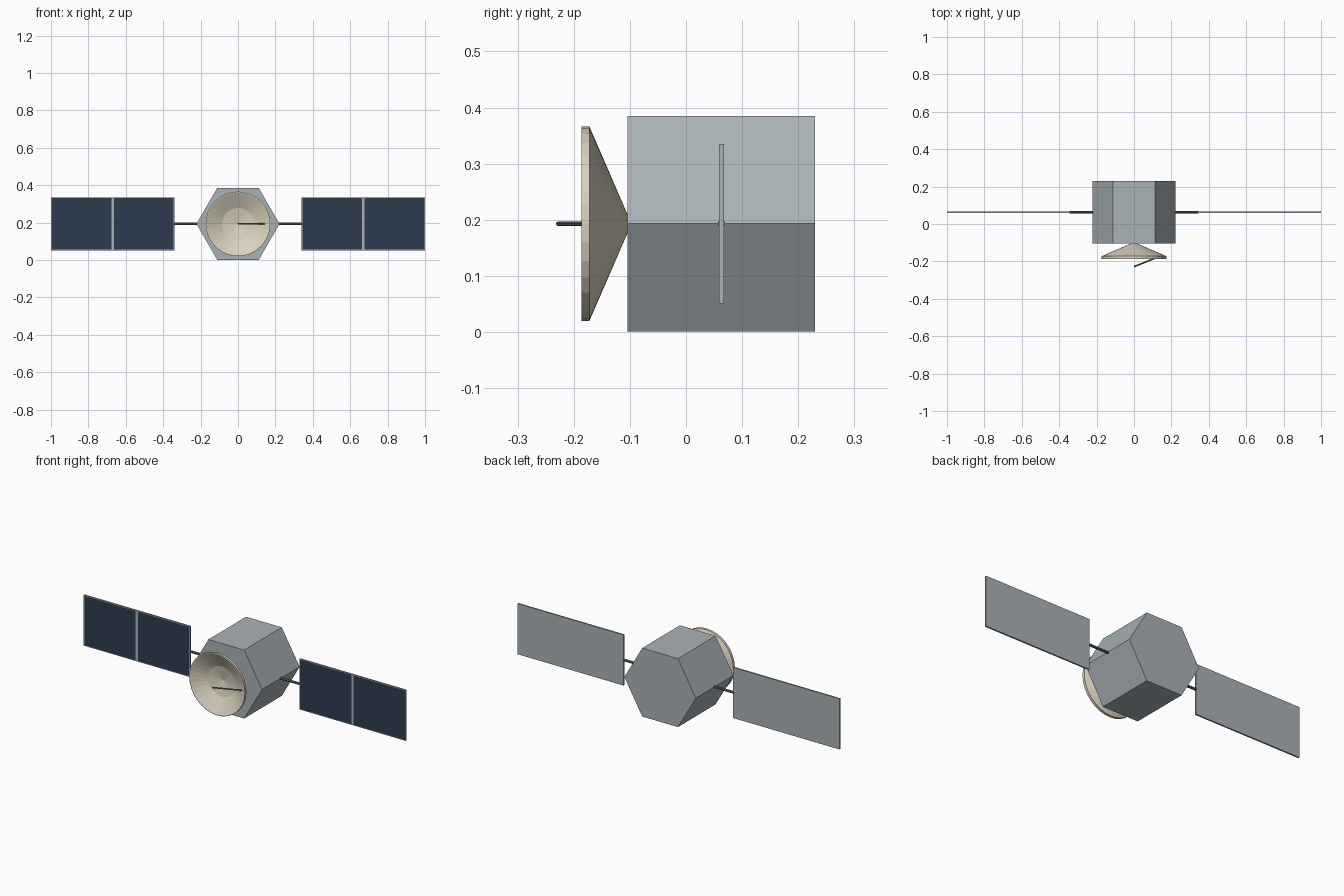
import bpy, bmesh, math
from mathutils import Vector, Matrix

if "Cube" in bpy.data.objects:
    bpy.data.objects.remove(bpy.data.objects["Cube"], do_unlink=True)

MID = 0.193          # height of the long axis
PANEL_Y = 0.063      # depth of the panel wings


def material(name, rgb):
    m = bpy.data.materials.new(name)
    m.use_nodes = True
    colour = (*rgb, 1)
    m.diffuse_color = colour
    m.node_tree.nodes["Principled BSDF"].inputs["Base Color"].default_value = colour
    return m


hull_grey = material("hull grey", (0.40, 0.445, 0.475))
cell_navy = material("cell navy", (0.026, 0.045, 0.08))
dish_cream = material("dish cream", (0.70, 0.64, 0.51))
strut_grey = material("strut grey", (0.14, 0.15, 0.16))


def finish(name, bm, *mats):
    bmesh.ops.recalc_face_normals(bm, faces=bm.faces)
    mesh = bpy.data.meshes.new(name)
    bm.to_mesh(mesh)
    bm.free()
    for m in mats:
        mesh.materials.append(m)
    obj = bpy.data.objects.new(name, mesh)
    bpy.context.collection.objects.link(obj)
    return obj


def rod(name, start, end, radius, sides, mat):
    """Capped prism between two points."""
    start, end = Vector(start), Vector(end)
    axis = end - start
    turn = axis.to_track_quat('Z', 'Y').to_matrix().to_4x4()
    bm = bmesh.new()
    bmesh.ops.create_cone(bm, cap_ends=True, segments=sides, radius1=radius, radius2=radius,
                          depth=axis.length, matrix=Matrix.Translation((start + end) / 2) @ turn)
    return finish(name, bm, mat)


# Hexagonal body, corners pointing left and right
bm = bmesh.new()
ring = [bm.verts.new((0.222 * math.cos(i * math.pi / 3), -0.104,
                      MID + 0.222 * math.sin(i * math.pi / 3))) for i in range(6)]
front = bm.faces.new(ring)
back = bmesh.ops.extrude_face_region(bm, geom=[front])["geom"]
bmesh.ops.translate(bm, vec=(0, 0.334, 0), verts=[v for v in back if isinstance(v, bmesh.types.BMVert)])
if front.is_valid is False or len(bm.faces) < 8:
    bm.faces.new(ring)
finish("body", bm, hull_grey)

# Dish: (radius, depth) profile from the back tip, round the rim, into the bowl
profile = [(0, -0.097), (0.173, -0.172), (0.173, -0.186), (0.168, -0.186), (0.085, -0.142), (0, -0.125)]
bm = bmesh.new()
pts = [bm.verts.new((r, y, MID)) for r, y in profile]
edges = [bm.edges.new(pair) for pair in zip(pts, pts[1:])]
bmesh.ops.spin(bm, geom=pts + edges, cent=(0, 0, MID), axis=(0, 1, 0), angle=math.tau, steps=32)
bmesh.ops.remove_doubles(bm, verts=bm.verts, dist=0.0005)
finish("dish", bm, dish_cream)

# Feed rod rising from the bowl
rod("feed_rod", (0.145, -0.17, MID), (0, -0.228, MID), 0.004, 8, strut_grey)

# Wings: strut and panel, with cells cut into the front face
for side, sign in (("left", 1), ("right", -1)):
    rod(side + "_strut", (sign * 0.2, PANEL_Y, MID), (sign * 0.345, PANEL_Y, MID), 0.007, 8, strut_grey)
    bm = bmesh.new()
    bmesh.ops.create_cube(bm, size=1, matrix=Matrix.Translation((sign * 0.67, PANEL_Y, MID))
                          @ Matrix.Diagonal((0.66, 0.009, 0.284, 1)))
    cuts = [((sign * x, 0, 0), (1, 0, 0)) for x in (0.345, 0.663, 0.677, 0.995)]
    cuts += [((0, 0, MID + z), (0, 0, 1)) for z in (-0.138, 0.138)]
    for point, normal in cuts:
        bmesh.ops.bisect_plane(bm, geom=bm.verts[:] + bm.edges[:] + bm.faces[:],
                               plane_co=point, plane_no=normal)
    bm.normal_update()
    for f in bm.faces:
        c = f.calc_center_median()
        in_cell = 0.02 < abs(abs(c.x) - 0.67) < 0.32 and abs(c.z - MID) < 0.138
        f.material_index = int(f.normal.y < -0.9 and in_cell)
    finish(side + "_panel", bm, hull_grey, cell_navy)
